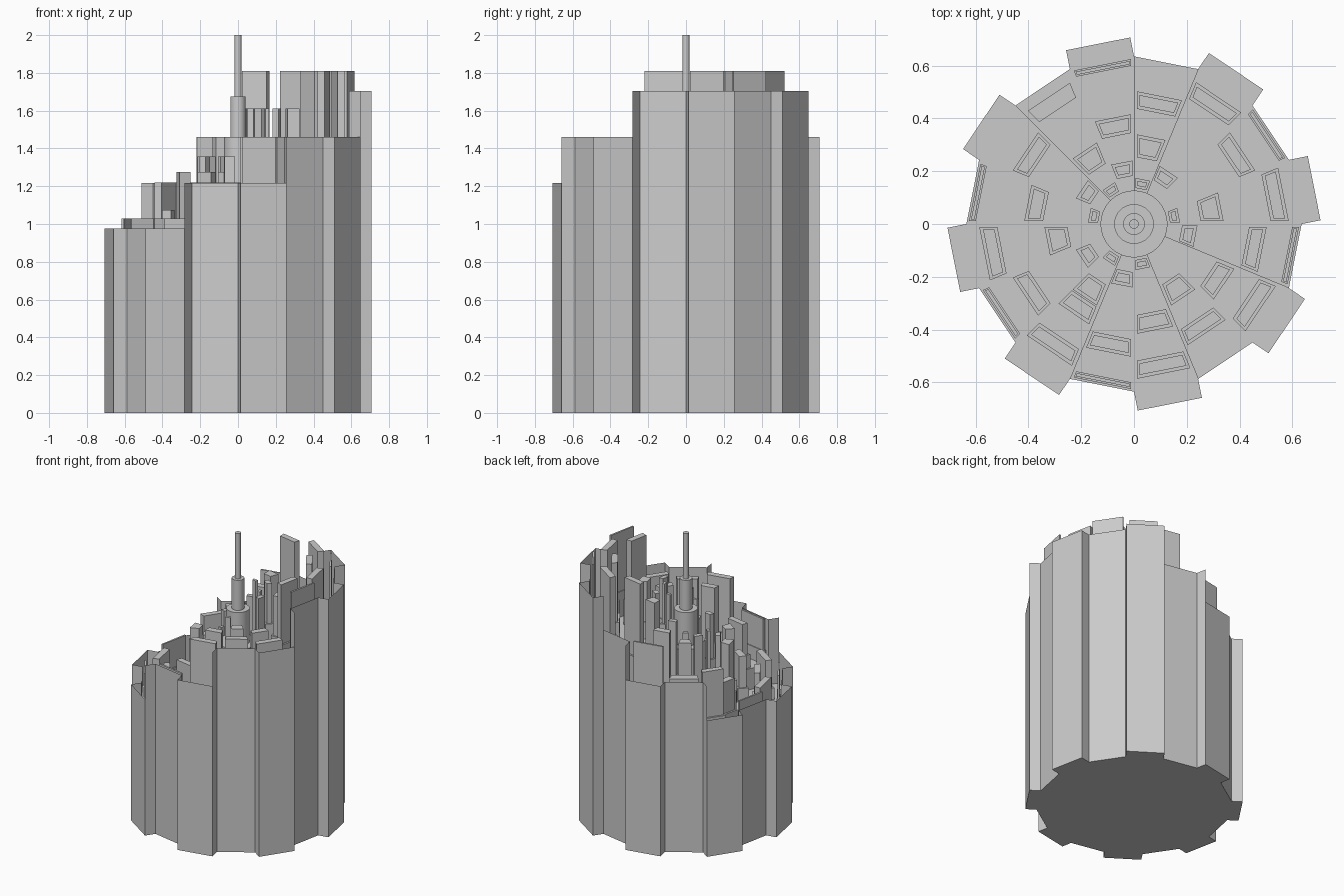
import bpy, math
from mathutils import Vector

if "Cube" in bpy.data.objects:
    bpy.data.objects.remove(bpy.data.objects["Cube"])

N = 16
STEP = 2 * math.pi / N
R = 0.635       # inner outline radius at sector corners
OUT = 0.073     # projection of alternate bays


def mesh_object(name, verts, faces):
    me = bpy.data.meshes.new(name)
    me.from_pydata(verts, [], faces)
    me.update()
    ob = bpy.data.objects.new(name, me)
    bpy.context.collection.objects.link(ob)
    return ob


def polar(r, a):
    return (r * math.cos(a), r * math.sin(a))


def prism(name, pts, z0, z1):
    n = len(pts)
    verts = [(x, y, z0) for x, y in pts] + [(x, y, z1) for x, y in pts]
    faces = [tuple(reversed(range(n))), tuple(range(n, 2 * n))]
    faces += [(i, (i + 1) % n, n + (i + 1) % n, n + i) for i in range(n)]
    return mesh_object(name, verts, faces)


def cylinder(name, r, z0, z1, sides=32):
    return prism(name, [polar(r, 2 * math.pi * i / sides) for i in range(sides)], z0, z1)


def bay(s):
    """Outer face end points of sector s."""
    a, b = Vector(polar(R, s * STEP)), Vector(polar(R, (s + 1) * STEP))
    if s % 2 == 0:
        push = Vector(polar(OUT, (s + 0.5) * STEP))
        a, b = a + push, b + push
    return a, b


# stepped levels around the tower, equal steps from low side to high side
def wall_top(s):
    level = 3 if s < 3 or s == 15 else 2 if s in (3, 13, 14) else 0 if 6 <= s <= 10 else 1
    return 0.975 + 0.243 * level


def deck_top(s):
    return 0.75 + (wall_top(s) - 0.975) * 0.62


def slab_top(s):
    if s < 4 or s == 15:
        return 1.81
    if s in (4, 12, 13, 14):
        return 1.46
    return 1.22 if s in (5, 6, 11) else 1.03


# outer curtain wall: one facade per sector and a return on each corner
verts, faces = [], []


def wall(a, b, h):
    k = len(verts)
    verts.extend([(a.x, a.y, 0), (b.x, b.y, 0), (b.x, b.y, h), (a.x, a.y, h)])
    faces.append((k, k + 1, k + 2, k + 3))


for s in range(N):
    a, b = bay(s)
    wall(a, b, wall_top(s))
    nxt = (s + 1) % N
    wall(b, bay(nxt)[0], max(wall_top(s), wall_top(nxt)))
mesh_object("curtain_wall", verts, faces)

# stepped deck inside the wall, solid to the ground
for s in range(N):
    a, b = bay(s)
    pts = [(0, 0), polar(R, s * STEP)]
    if s % 2 == 0:
        pts += [tuple(a), tuple(b)]
    pts.append(polar(R, (s + 1) * STEP))
    prism("deck_%02d" % s, pts, 0, deck_top(s))


def sector_quad(s, r0, r1, gap):
    mid = (s + 0.5) * STEP
    n, t = Vector(polar(1, mid)), Vector(polar(1, mid + math.pi / 2))
    return [tuple(n * r + t * side * (r * math.tan(STEP / 2) - gap))
            for r, side in ((r0, -1), (r1, -1), (r1, 1), (r0, 1))]


# rings of slabs: inner and outer distance, height variation, occupied sectors
RINGS = [
    (.59, .615, 1.0, (1, 4, 7, 9, 11, 15)),
    (.51, .577, 1.0, range(0, N, 2)),
    (.43, .495, 1.0, (1, 3, 6, 9, 11, 13, 15)),
    (.34, .41, 0.9, (4, 7, 10, 12, 14)),
    (.25, .335, 0.43, (0, 3, 5, 8, 10, 13)),
    (.18, .237, 0.43, (2, 4, 6, 9, 11, 15)),
    (.135, .172, 0.43, (0, 3, 5, 7, 10, 12)),
]

# each slab stands on a slightly wider plinth
for i, (r0, r1, vary, sectors) in enumerate(RINGS):
    inset = min(0.012, (r1 - r0) * 0.25)
    gap = 0.006 if r0 < 0.25 else 0.012
    for s in sectors:
        if r0 == .51 and s in (4, 6):
            continue    # two open plots in this ring
        if r0 == .51 and s == 4:
            continue
        z = deck_top(s)
        h = 1.46 + (slab_top(s) - 1.46) * vary
        plinth = z + (h - z) * 0.3
        prism("slab_plinth_%d_%02d" % (i, s), sector_quad(s, r0, r1, gap), z - 0.02, plinth)
        prism("slab_%d_%02d" % (i, s),
              sector_quad(s, r0 + inset, r1 - inset, gap + inset * 0.8), plinth - 0.01, h)

# extra slab on the diagonal bay of the second ring
prism("diagonal_slab", sector_quad(5, .52, .58, .02), deck_top(5), slab_top(5))

# central core and mast
core = [("core_base", .127, 0.0, 1.22), ("core_drum", .075, 1.2, 1.46),
        ("core_shaft", .041, 1.44, 1.675), ("mast", .018, 1.65, 2.0)]
for name, r, z0, z1 in core:
    ob = cylinder(name, r, z0, z1)
    bpy.context.view_layer.objects.active = ob
    ob.select_set(True)
    bpy.ops.object.shade_smooth_by_angle()
    ob.select_set(False)
